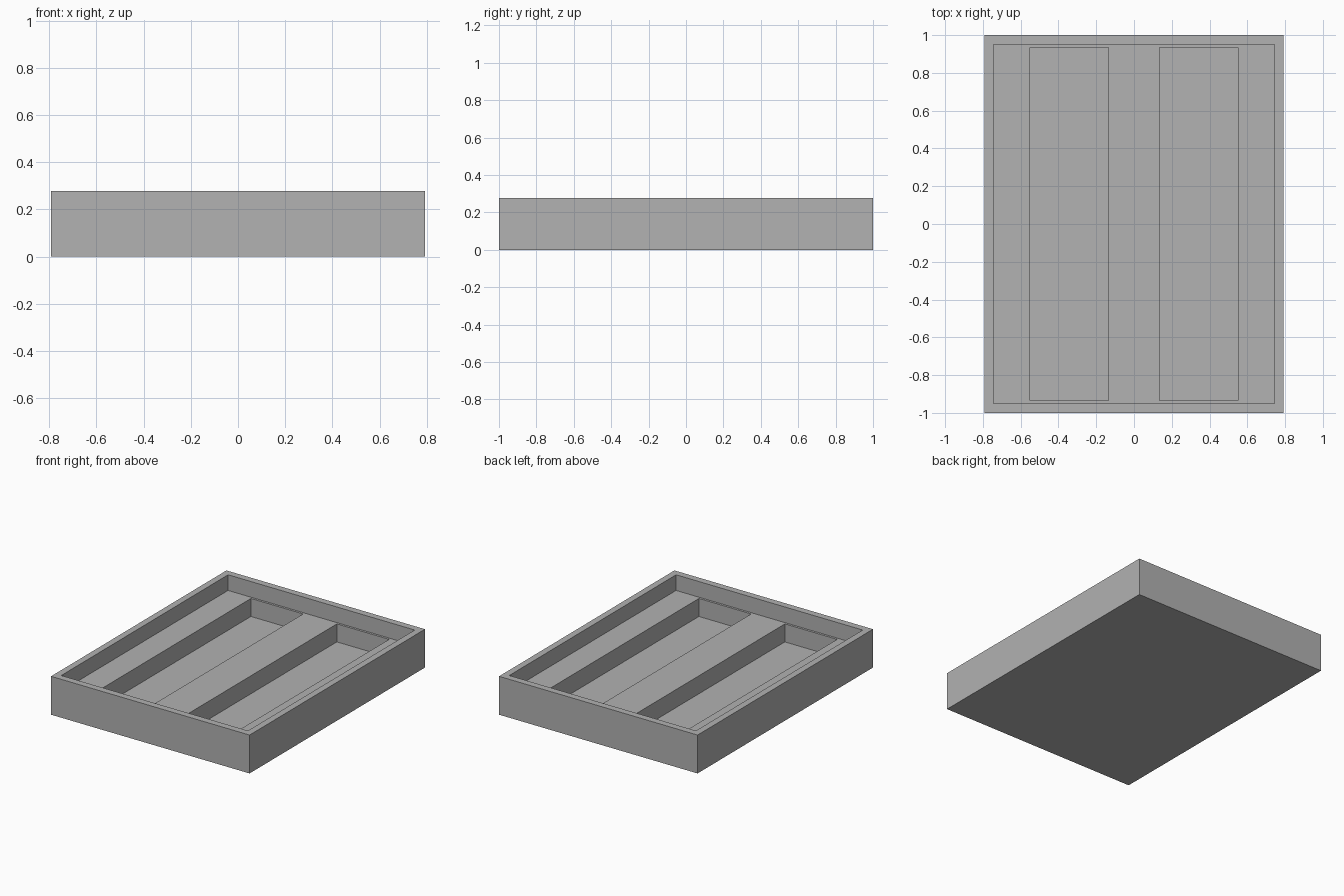
import bpy

default_cube = bpy.data.objects.get("Cube")
if default_cube:
    bpy.data.objects.remove(default_cube, do_unlink=True)

WIDTH, LENGTH, HEIGHT = 1.585, 2.0, 0.277
FLOOR_Z, POCKET_Z = 0.164, 0.034

# Plain grey material
grey = bpy.data.materials.new("plain_grey")
grey.use_nodes = True
colour = (0.445, 0.445, 0.445, 1)
grey.diffuse_color = colour
grey.node_tree.nodes["Principled BSDF"].inputs["Base Color"].default_value = colour


def box(name, x, width, length, bottom, top):
    """Box centred on y = 0, spanning bottom to top."""
    bpy.ops.mesh.primitive_cube_add(size=1, location=(x, 0, (bottom + top) / 2))
    obj = bpy.context.object
    obj.name = name
    obj.scale = (width, length, top - bottom)
    bpy.ops.object.transform_apply(location=True, rotation=False, scale=True)
    obj.data.materials.append(grey)
    return obj


def carve(target, cutter):
    """Cut one box out of the target and discard the cutter."""
    cutter.hide_render = True
    mod = target.modifiers.new(cutter.name, 'BOOLEAN')
    mod.operation = 'DIFFERENCE'
    mod.solver = 'EXACT'
    mod.object = cutter
    bpy.ops.object.select_all(action='DESELECT')
    bpy.context.view_layer.objects.active = target
    target.select_set(True)
    bpy.ops.object.modifier_apply(modifier=mod.name)
    bpy.data.objects.remove(cutter, do_unlink=True)


# Solid tray block
tray = box("tray", 0, WIDTH, LENGTH, 0, HEIGHT)

# Shallow recess leaving a thin rim
carve(tray, box("recess_cutter", 0, 1.49, 1.902, FLOOR_Z, HEIGHT + 0.1))

# Two long, deep pockets in the recess floor
for side in (-1, 1):
    carve(tray, box("pocket_cutter", side * 0.343, 0.417, 1.87, POCKET_Z, HEIGHT + 0.1))
